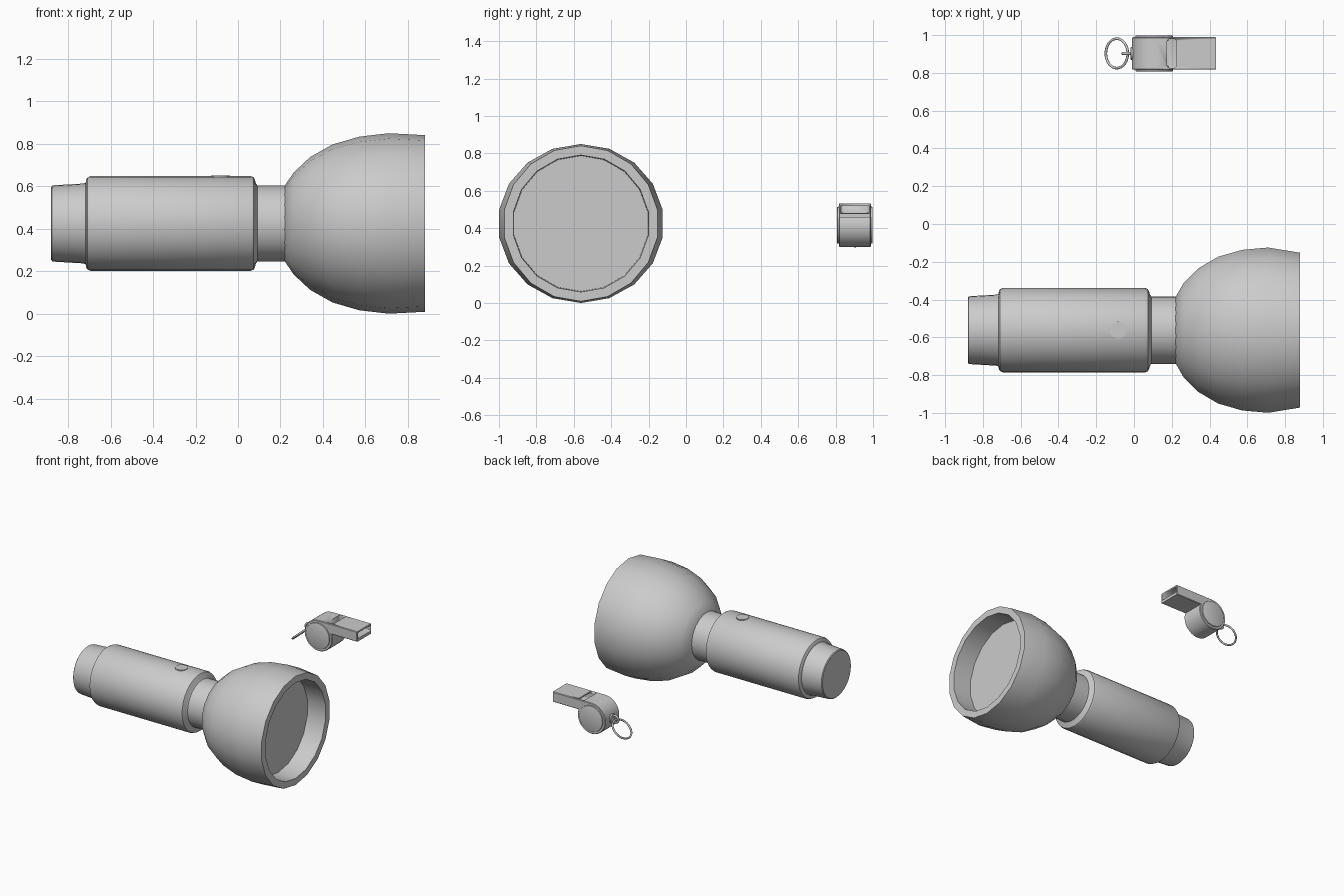
import bpy, bmesh, math
from mathutils import Vector, Matrix

if "Cube" in bpy.data.objects:
    bpy.data.objects.remove(bpy.data.objects["Cube"])

CY, CZ = -0.562, 0.425      # torch axis
WY, WX, WZ = 0.903, 0.107, 0.416  # whistle barrel centre


def finish(name, bm, angle=35):
    bmesh.ops.recalc_face_normals(bm, faces=bm.faces)
    me = bpy.data.meshes.new(name)
    bm.to_mesh(me)
    bm.free()
    ob = bpy.data.objects.new(name, me)
    bpy.context.collection.objects.link(ob)
    bpy.ops.object.select_all(action='DESELECT')
    ob.select_set(True)
    bpy.context.view_layer.objects.active = ob
    bpy.ops.object.shade_smooth_by_angle(angle=math.radians(angle))
    return ob


def lathe_x(name, profile, n):
    """Revolve (x, radius, y stretch) rings round the torch axis, capping both ends."""
    bm = bmesh.new()
    rings = []
    for x, r, sy in profile:
        rings.append([bm.verts.new((x, CY + sy * r * math.sin(2 * math.pi * i / n),
                                    CZ + r * math.cos(2 * math.pi * i / n))) for i in range(n)])
    for a, b in zip(rings, rings[1:]):
        for i in range(n):
            bm.faces.new((a[i], a[(i + 1) % n], b[(i + 1) % n], b[i]))
    bm.faces.new(rings[0])
    bm.faces.new(rings[-1])
    return finish(name, bm)


def cylinder(name, r, depth, matrix, n=24, bevel=0.0):
    bm = bmesh.new()
    bmesh.ops.create_cone(bm, cap_ends=True, segments=n, radius1=r, radius2=r, depth=depth)
    if bevel:
        rim = [e for e in bm.edges if abs(e.verts[0].co.z - e.verts[1].co.z) < 1e-5]
        bmesh.ops.bevel(bm, geom=rim, offset=bevel, segments=2, affect='EDGES', profile=0.5)
    bm.transform(matrix)
    return finish(name, bm)


def torus(name, R, r, matrix, n=32, m=8):
    bm = bmesh.new()
    g = []
    for i in range(n):
        a = 2 * math.pi * i / n
        g.append([bm.verts.new(((R + r * math.cos(b)) * math.cos(a),
                                (R + r * math.cos(b)) * math.sin(a), r * math.sin(b)))
                  for b in (2 * math.pi * j / m for j in range(m))])
    for i in range(n):
        for j in range(m):
            k, l = (i + 1) % n, (j + 1) % m
            bm.faces.new((g[i][j], g[k][j], g[k][l], g[i][l]))
    bm.transform(matrix)
    return finish(name, bm, 80)


def rounded_box(name, lo, hi, axis, bevel):
    """Box with the four edges along one axis rounded."""
    bm = bmesh.new()
    lo, hi = Vector(lo), Vector(hi)
    bmesh.ops.create_cube(bm, size=1)
    bm.transform(Matrix.Translation((lo + hi) / 2) @ Matrix.Diagonal((*(hi - lo), 1)))
    es = [e for e in bm.edges if abs((e.verts[0].co - e.verts[1].co)[axis]) > 1e-5]
    bmesh.ops.bevel(bm, geom=es, offset=bevel, segments=4, affect='EDGES', profile=0.5)
    return finish(name, bm)


def cut(target, cutter):
    mod = target.modifiers.new('cut', 'BOOLEAN')
    mod.operation, mod.solver, mod.object = 'DIFFERENCE', 'EXACT', cutter
    bpy.context.view_layer.objects.active = target
    bpy.ops.object.modifier_apply(modifier=mod.name)
    bpy.data.objects.remove(cutter)


# Torch handle: tail cap, grip and neck in one profile
lathe_x('torch_handle', [(x, r, 1.0) for x, r in [
    (-0.88, 0.172), (-0.875, 0.178), (-0.865, 0.18), (-0.73, 0.188), (-0.718, 0.192),
    (-0.715, 0.207), (-0.709, 0.217), (-0.695, 0.223), (0.06, 0.223), (0.073, 0.218),
    (0.08, 0.205), (0.084, 0.19), (0.092, 0.178), (0.24, 0.178)]], 32)

# Torch head: bulging bowl, flat rim and recessed lens
lathe_x('torch_head', [
    (0.22, 0.178, 1.0), (0.262, 0.24, 1.05), (0.34, 0.313, 1.06), (0.445, 0.372, 1.06),
    (0.572, 0.409, 1.055), (0.71, 0.425, 1.045), (0.88, 0.416, 1.0),
    (0.88, 0.366, 1.0), (0.73, 0.362, 1.0)], 18)

# Switch button
cylinder('switch_button', 0.045, 0.04, Matrix.Translation((-0.083, CY, 0.631)), 20)

# Whistle body: barrel and mouthpiece drawn as one side profile
R = 0.117
pts = [(0.435, WZ + R)]
steps = 28
for i in range(steps + 1):
    a = math.radians(90 + 290 * i / steps)
    pts.append((WX + R * math.cos(a), WZ + R * math.sin(a)))
pts.append((0.435, pts[-1][1]))
bm = bmesh.new()
face = bm.faces.new([bm.verts.new((x, WY - 0.086, z)) for x, z in pts])
ext = bmesh.ops.extrude_face_region(bm, geom=[face])
bmesh.ops.translate(bm, vec=(0, 0.172, 0),
                    verts=[v for v in ext['geom'] if isinstance(v, bmesh.types.BMVert)])
side = [e for e in bm.edges if abs(e.verts[0].co.y - e.verts[1].co.y) < 1e-5]
bmesh.ops.bevel(bm, geom=side, offset=0.004, segments=1, affect='EDGES', profile=0.5)
whistle = finish('whistle_body', bm)

# Air channel and top window
cut(whistle, rounded_box('channel_cutter', (0.19, WY - 0.077, 0.478), (0.46, WY + 0.077, 0.522), 0, 0.008))
cut(whistle, rounded_box('window_cutter', (0.175, WY - 0.077, 0.48), (0.225, WY + 0.077, 0.6), 2, 0.016))

# Raised side discs of the whistle
for s, label in ((-1, 'front'), (1, 'back')):
    cylinder('whistle_disc_' + label, 0.099, 0.03,
             Matrix.Translation((WX, WY + s * 0.08, WZ)) @ Matrix.Rotation(math.pi / 2, 4, 'X'), 28, 0.004)

# Lug, eyelet and hanging ring
cylinder('ring_lug', 0.034, 0.02,
         Matrix.Translation((-0.008, WY, WZ)) @ Matrix.Rotation(math.pi / 2, 4, 'Y'), 16, 0.004)
torus('eyelet', 0.026, 0.008,
      Matrix.Translation((-0.034, WY, WZ)) @ Matrix.Rotation(math.pi / 2, 4, 'X'), 20)
torus('hanging_ring', 0.078, 0.007,
      Matrix.Translation((-0.091, WY, 0.357)) @ Matrix.Rotation(math.radians(-42), 4, 'Y'))
